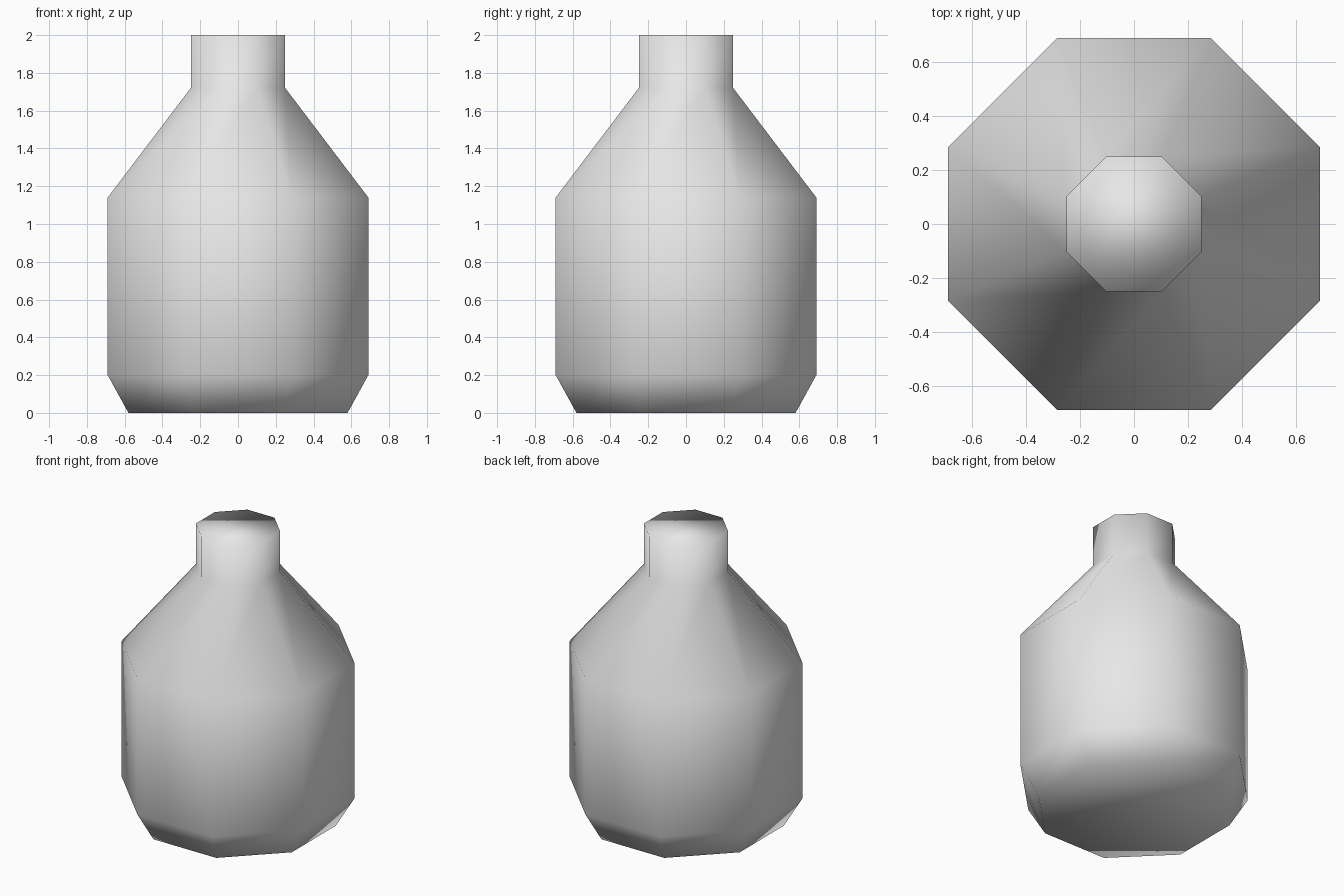
import bpy
import bmesh
from math import cos, sin, pi

cube = bpy.data.objects.get("Cube")
if cube:
    bpy.data.objects.remove(cube, do_unlink=True)

SIDES = 8

# Bottle profile: (distance from axis to flat side, height)
PROFILE = [(0.58, 0.0), (0.69, 0.2), (0.69, 1.14), (0.25, 1.72), (0.25, 2.0)]

# Plain grey material
grey = bpy.data.materials.new("plain_grey")
grey.use_nodes = True
colour = (0.8, 0.8, 0.8, 1.0)
grey.diffuse_color = colour
grey.node_tree.nodes["Principled BSDF"].inputs["Base Color"].default_value = colour


def ring(bm, apothem, z):
    """Octagon whose flat sides face the main axes."""
    radius = apothem / cos(pi / SIDES)
    angles = [(i + 0.5) * 2 * pi / SIDES for i in range(SIDES)]
    return [bm.verts.new((radius * cos(a), radius * sin(a), z)) for a in angles]


# Bottle: stacked rings joined into walls, closed at base and mouth
bm = bmesh.new()
rings = [ring(bm, r, z) for r, z in PROFILE]
for low, high in zip(rings, rings[1:]):
    for i in range(SIDES):
        j = (i + 1) % SIDES
        bm.faces.new((low[i], low[j], high[j], high[i]))
bm.faces.new(rings[0][::-1])
bm.faces.new(rings[-1])

# Soft shading runs across every edge, including the caps
for face in bm.faces:
    face.smooth = True

mesh = bpy.data.meshes.new("bottle")
bm.to_mesh(mesh)
bm.free()
mesh.materials.append(grey)
bottle = bpy.data.objects.new("bottle", mesh)
bpy.context.collection.objects.link(bottle)
